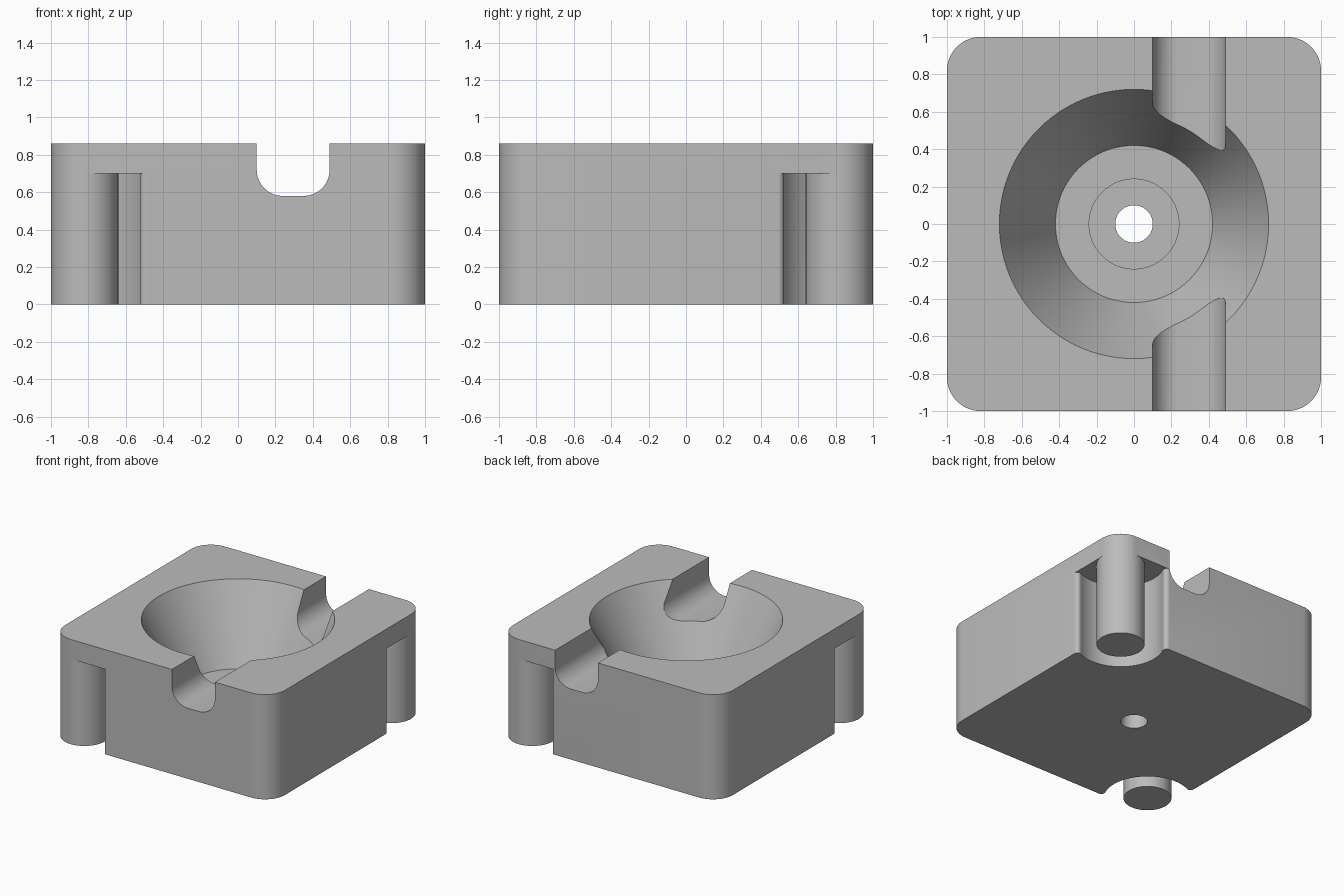
import bpy, bmesh, math
from mathutils import Matrix, Vector

if "Cube" in bpy.data.objects:
    bpy.data.objects.remove(bpy.data.objects["Cube"])

HEIGHT = 0.86      # block height
CORNER = 0.18      # corner and peg radius
PEG_POS = 0.82     # peg centre offset
PEG_TOP = 0.70     # ceiling of the corner pockets

grey = bpy.data.materials.new("light_grey")
grey.diffuse_color = (0.5, 0.5, 0.5, 1)
grey.use_nodes = True
grey.node_tree.nodes["Principled BSDF"].inputs["Base Color"].default_value = grey.diffuse_color


def arc(cx, cy, r, a0, a1, n):
    """Points on an arc, angles in radians."""
    return [(cx + r * math.cos(a0 + (a1 - a0) * i / n),
             cy + r * math.sin(a0 + (a1 - a0) * i / n)) for i in range(n + 1)]


def finish(name, bm):
    bmesh.ops.recalc_face_normals(bm, faces=bm.faces)
    me = bpy.data.meshes.new(name)
    bm.to_mesh(me)
    bm.free()
    me.materials.append(grey)
    ob = bpy.data.objects.new(name, me)
    bpy.context.collection.objects.link(ob)
    return ob


def prism(name, outline, z0, z1, matrix=Matrix()):
    """Extrude a flat outline from z0 to z1."""
    bm = bmesh.new()
    face = bm.faces.new([bm.verts.new((x, y, z0)) for x, y in outline])
    ext = bmesh.ops.extrude_face_region(bm, geom=[face])
    moved = [v for v in ext["geom"] if isinstance(v, bmesh.types.BMVert)]
    bmesh.ops.translate(bm, vec=(0, 0, z1 - z0), verts=moved)
    bmesh.ops.transform(bm, matrix=matrix, verts=bm.verts)
    return finish(name, bm)


def lathe(name, profile, n=96):
    """Closed solid of revolution with flat ends on the axis."""
    bm = bmesh.new()
    rings = [[bm.verts.new((r * math.cos(2 * math.pi * i / n),
                            r * math.sin(2 * math.pi * i / n), z)) for i in range(n)]
             for r, z in profile]
    for a, b in zip(rings, rings[1:]):
        for i in range(n):
            j = (i + 1) % n
            bm.faces.new((a[i], a[j], b[j], b[i]))
    bm.faces.new(rings[0])
    bm.faces.new(rings[-1])
    return finish(name, bm)


def smooth(ob):
    bpy.ops.object.select_all(action='DESELECT')
    ob.select_set(True)
    bpy.context.view_layer.objects.active = ob
    bpy.ops.object.shade_smooth_by_angle(angle=math.radians(30))


# Rounded square block
outline = []
for k in range(4):
    a = k * math.pi / 2
    sx, sy = [(1, 1), (-1, 1), (-1, -1), (1, -1)][k]
    outline += arc(sx * PEG_POS, sy * PEG_POS, CORNER, a, a + math.pi / 2, 16)
block = prism("block", outline, 0, HEIGHT)

# Conical bowl, counterbore and through hole
bowl = lathe("bowl_cutter", [(0.10, -0.1), (0.10, 0.14), (0.24, 0.14), (0.24, 0.26),
                             (0.42, 0.26), (0.72, HEIGHT), (0.77, HEIGHT + 0.1)])

# Round-bottomed slot running front to back
slot_profile = ([(0.10, 1.0)] + arc(0.24, 0.72, 0.14, math.pi, 1.5 * math.pi, 14)
                + arc(0.35, 0.72, 0.14, 1.5 * math.pi, 2 * math.pi, 14) + [(0.49, 1.0)])
slot = prism("slot_cutter", slot_profile, -1.1, 1.1, Matrix.Rotation(math.pi / 2, 4, 'X'))

# Corner pockets: concave wall around the peg, with rounded outer edges
R, F = 0.33, 0.03
dy = (1 - F) - PEG_POS
dx = math.sqrt((R + F) ** 2 - dy ** 2)
cx = PEG_POS - dx
phi = math.atan2(dy, -dx)                      # peg centre to edge rounding centre
edge = arc(cx, 1 - F, F, math.pi / 2, phi - math.pi, 6)
wall = arc(PEG_POS, PEG_POS, R, phi, 1.5 * math.pi - (phi - math.pi), 32)
other = [(y, x) for x, y in reversed(edge)]
pocket = [(1.1, 1.1), (cx, 1.1)] + edge + wall[1:-1] + other + [(1.1, cx)]
cutters = [bowl, slot]
for i, name in enumerate(("back_pocket_cutter", "front_pocket_cutter")):
    cutters.append(prism(name, pocket, -0.1, PEG_TOP, Matrix.Rotation(math.pi * i, 4, 'Z')))

# Cut the block
bpy.context.view_layer.objects.active = block
for c in cutters:
    c.hide_render = True
    mod = block.modifiers.new(c.name, 'BOOLEAN')
    mod.operation = 'DIFFERENCE'
    mod.solver = 'EXACT'
    mod.object = c
    bpy.ops.object.modifier_apply(modifier=mod.name)
for c in cutters:
    bpy.data.objects.remove(c)
smooth(block)

# Round pegs in two opposite corners
for s, name in ((1, "back_right_peg"), (-1, "front_left_peg")):
    peg = lathe(name, [(CORNER, 0), (CORNER, PEG_TOP)], 64)
    peg.location = Vector((s * PEG_POS, s * PEG_POS, 0))
    smooth(peg)
